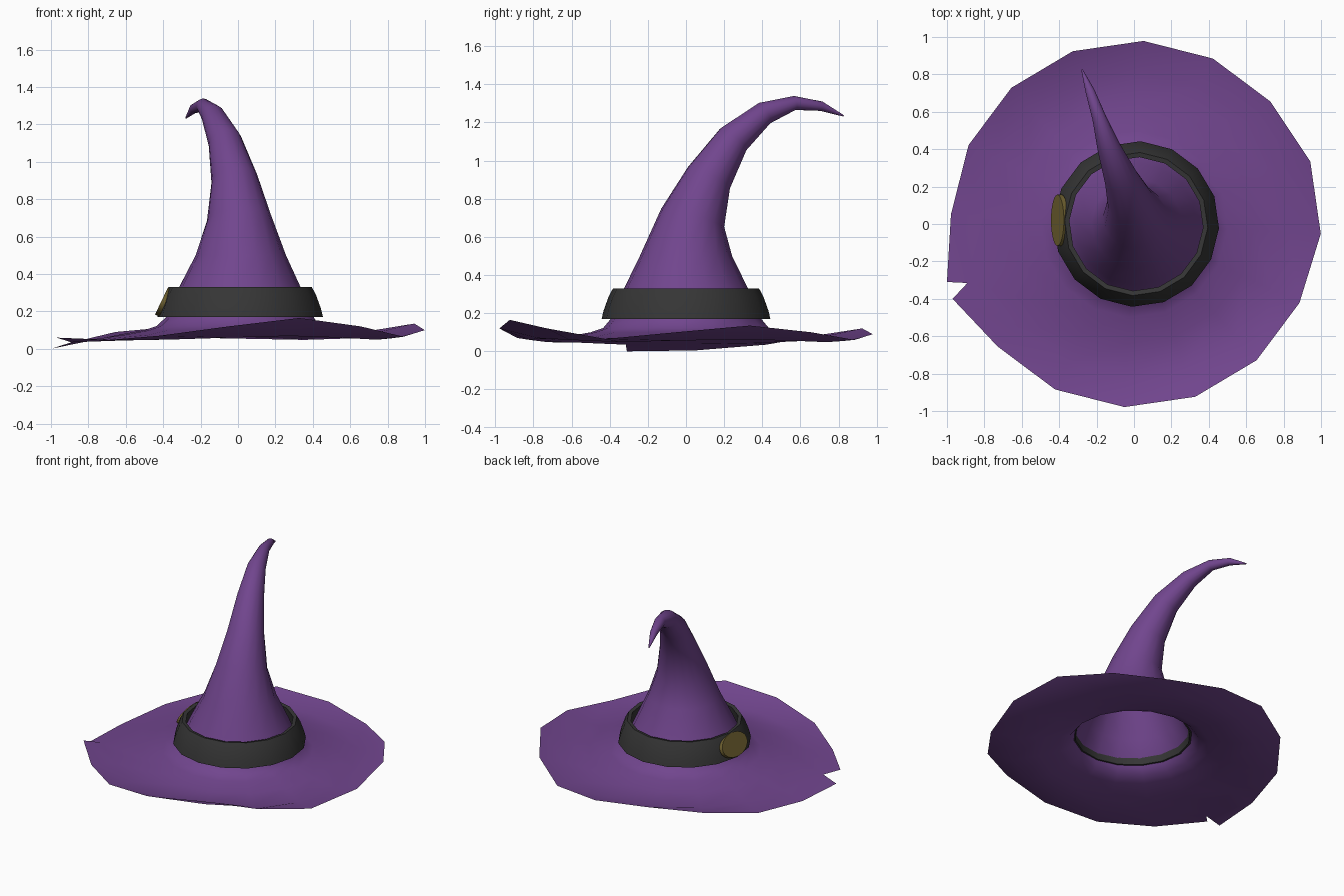
import bpy, bmesh
from math import sin, cos, radians, pi
from mathutils import Vector, Matrix

if "Cube" in bpy.data.objects:
    bpy.data.objects.remove(bpy.data.objects["Cube"])

N = 16
ANG = [radians(-3 + 360 / N * k) for k in range(N)]
TEAR = 9  # rim column that is torn open


def material(name, rgb):
    m = bpy.data.materials.new(name)
    m.diffuse_color = (*rgb, 1)
    m.use_nodes = True
    m.node_tree.nodes["Principled BSDF"].inputs["Base Color"].default_value = m.diffuse_color
    return m


def finish(bm, name, mat, angle):
    me = bpy.data.meshes.new(name)
    bm.to_mesh(me)
    bm.free()
    ob = bpy.data.objects.new(name, me)
    bpy.context.collection.objects.link(ob)
    me.materials.append(mat)
    bpy.ops.object.select_all(action='DESELECT')
    ob.select_set(True)
    bpy.context.view_layer.objects.active = ob
    bpy.ops.object.shade_smooth_by_angle(angle=radians(angle))
    return ob


def bridge(bm, low, high):
    n = len(low)
    for i in range(n):
        j = (i + 1) % n
        bm.faces.new((low[i], low[j], high[j], high[i]))


purple = material("purple felt", (0.165, 0.06, 0.27))
black = material("black band", (0.036, 0.036, 0.036))
gold = material("old gold", (0.16, 0.12, 0.03))

# Hat: wavy brim and bent cone as one open sheet
bm = bmesh.new()
rim_z = [.10, .135, .10, .06, .09, .12, .09, .035, .005, 0,
         .045, .07, .12, .165, .12, .065]


def polar(r, a, z):
    return bm.verts.new((r * cos(a), r * sin(a), z))


rim = [polar(1.0 if k in (0, 1) else .98, a, z) for k, (a, z) in enumerate(zip(ANG, rim_z))]
rim[TEAR].co = (-1.0, -0.31, 0.0)
torn = bm.verts.new((-0.97, -0.40, 0.06))
fold = [polar(.945 if k == TEAR else .82, a, .035 if k == TEAR else .05 + .2 * (z - .07))
        for k, (a, z) in enumerate(zip(ANG, rim_z))]
for i in range(N):
    j = (i + 1) % N
    a = torn if i == TEAR else rim[i]
    bm.faces.new((a, rim[j], fold[j], fold[i]))

last = fold
for r, z in ((.64, .075), (.5, .1), (.435, .122)):
    ring = [polar(r, a, z) for a in ANG]
    bridge(bm, last, ring)
    last = ring

# centre x, y, z and radius along the cone
spine = [(.01, 0, .17, .395), (.01, 0, .33, .325), (.015, 0, .5, .242),
         (.005, .035, .7, .172), (-.02, .12, .91, .124), (-.07, .247, 1.11, .09),
         (-.135, .41, 1.248, .062), (-.187, .57, 1.302, .037),
         (-.235, .71, 1.285, .025), (-.278, .825, 1.235, .004)]
pts = [Vector(p[:3]) for p in spine]
for i, p in enumerate(spine):
    t = pts[min(i + 1, len(pts) - 1)] - pts[max(i - 1, 0)]
    q = Vector((0, 0, 1)).rotation_difference(t) if i > 2 else Matrix.Identity(3).to_quaternion()
    ring = [bm.verts.new(pts[i] + q @ Vector((p[3] * cos(a), p[3] * sin(a), 0))) for a in ANG]
    bridge(bm, last, ring)
    last = ring
bm.faces.new(last)
finish(bm, "hat", purple, 60)

# Band: sloped closed ring around the cone foot
bm = bmesh.new()
section = [(.443, .17), (.432, .215), (.405, .29), (.383, .33), (.358, .325), (.383, .172)]
rings = [[bm.verts.new((.012 + r * cos(a), r * sin(a), z)) for a in ANG] for r, z in section]
for k in range(len(rings)):
    bridge(bm, rings[k], rings[(k + 1) % len(rings)])
finish(bm, "band", black, 40)

# Buckle: oval disc lying on the left slope of the band
bm = bmesh.new()
bmesh.ops.create_cone(bm, cap_ends=True, segments=24, radius1=1, radius2=1, depth=1)
bmesh.ops.scale(bm, vec=(.08, .137, .025), verts=bm.verts)
tilt = Vector((0, 0, 1)).rotation_difference(Vector((-.9, 0, .43))).to_matrix().to_4x4()
bmesh.ops.transform(bm, matrix=Matrix.Translation((-.398, .02, .25)) @ tilt, verts=bm.verts)
finish(bm, "buckle", gold, 30)
